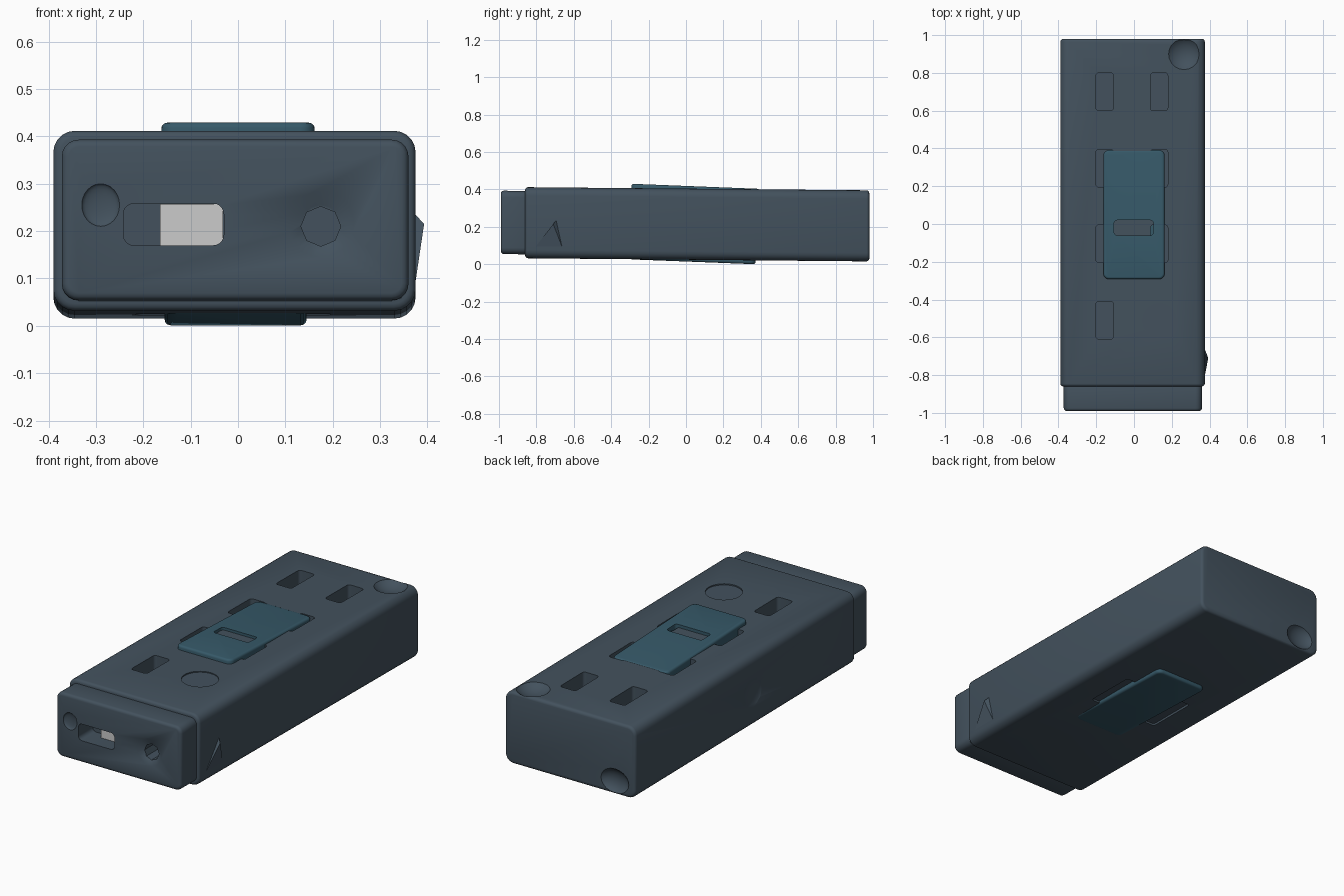
import bpy, bmesh, math
from mathutils import Matrix, Vector

if "Cube" in bpy.data.objects:
    bpy.data.objects.remove(bpy.data.objects["Cube"])


def material(name, rgb):
    m = bpy.data.materials.new(name)
    m.diffuse_color = (*rgb, 1)
    m.use_nodes = True
    m.node_tree.nodes["Principled BSDF"].inputs["Base Color"].default_value = m.diffuse_color
    return m


SHELL = material("dark_slate", (0.056, 0.083, 0.11))
TEAL = material("dark_teal", (0.037, 0.1, 0.14))


def make_object(name, bm, mat=None):
    bmesh.ops.recalc_face_normals(bm, faces=bm.faces[:])
    me = bpy.data.meshes.new(name)
    bm.to_mesh(me)
    bm.free()
    ob = bpy.data.objects.new(name, me)
    bpy.context.collection.objects.link(ob)
    if mat:
        me.materials.append(mat)
    return ob


def add_box(bm, lo, hi, radius=0.0, axis=2):
    """Box between two corners, its edges along one axis rounded."""
    lo, hi = Vector(lo), Vector(hi)
    t = Matrix.Translation((lo + hi) / 2) @ Matrix.Diagonal((*(hi - lo), 1))
    verts = bmesh.ops.create_cube(bm, size=1, matrix=t)["verts"]
    if radius:
        edges = {e for v in verts for e in v.link_edges
                 if abs((e.verts[0].co - e.verts[1].co).normalized()[axis]) > 0.99}
        bmesh.ops.bevel(bm, geom=list(edges), offset=radius, segments=5,
                        profile=0.5, affect='EDGES')


def soften_ends(bm, axis, offset, only_above=None):
    """Round the rim around the flat end faces of a prism."""
    ends = [f for f in bm.faces if abs(f.normal[axis]) > 0.9]
    rim = {e for f in ends for e in f.edges}
    bmesh.ops.bevel(bm, geom=list(rim), offset=offset, segments=3,
                    profile=0.5, affect='EDGES')


def tilt(bm):
    # whole case drops slightly towards the back
    for v in bm.verts:
        v.co.z -= 0.0092 * v.co.y


def case_part(name, lo, hi, radius, rim):
    bm = bmesh.new()
    add_box(bm, lo, hi, radius, 1)
    bm.normal_update()
    soften_ends(bm, 1, rim)
    tilt(bm)
    return make_object(name, bm, SHELL)


def add_ball(bm, centre, size):
    bmesh.ops.create_uvsphere(bm, u_segments=20, v_segments=12, radius=1,
                              matrix=Matrix.Translation(centre) @ Matrix.Diagonal((*size, 1)))


def add_cone(bm, centre, r1, r2, depth, sides, along_y=False):
    rot = Matrix.Rotation(math.radians(-90), 4, 'X') if along_y else Matrix()
    bmesh.ops.create_cone(bm, cap_ends=True, segments=sides, radius1=r1, radius2=r2,
                          depth=depth, matrix=Matrix.Translation(centre) @ rot)


def carve(target, bm, name):
    cutter = make_object(name, bm)
    cutter.hide_render = True
    mod = target.modifiers.new("carve", 'BOOLEAN')
    mod.operation = 'DIFFERENCE'
    mod.solver = 'EXACT'
    mod.use_self = True
    mod.object = cutter
    bpy.context.view_layer.objects.active = target
    bpy.ops.object.modifier_apply(modifier=mod.name)
    bpy.data.objects.remove(cutter)


# main case and stepped front cap
body = case_part("case_body", (-0.39, -0.86, 0.024), (0.375, 0.98, 0.404), 0.045, 0.015)
cap = case_part("front_cap", (-0.372, -0.99, 0.045), (0.36, -0.84, 0.384), 0.035, 0.015)

# slots, round dimple and worn dents in the case
bm = bmesh.new()
for x, ys in ((-0.155, (0.7, 0.295, -0.105, -0.51)), (0.133, (0.7, 0.295, -0.105))):
    for y in ys:
        add_box(bm, (x - 0.046, y - 0.1, 0.32), (x + 0.046, y + 0.1, 0.5), 0.015)
for x in (-0.165, 0.145):
    add_box(bm, (x - 0.05, -0.1, -0.1), (x + 0.05, 0.18, 0.035), 0.015)
add_cone(bm, (0.135, -0.51, 0.453), 0.09, 0.09, 0.1, 32)
add_ball(bm, (0.265, 0.9, 0.435), (0.1, 0.1, 0.07))
add_ball(bm, (-0.27, 1.0, 0.085), (0.09, 0.05, 0.07))
add_ball(bm, (-0.40, 0.0, 0.21), (0.02, 0.09, 0.09))
carve(body, bm, "case_cutter")

# front window, round port and its funnel
bm = bmesh.new()
add_box(bm, (-0.242, -1.1, 0.17), (-0.03, -0.87, 0.258), 0.022, 1)
add_cone(bm, (0.175, -0.96, 0.21), 0.042, 0.042, 0.16, 8, True)
add_cone(bm, (0.175, -0.985, 0.215), 0.085, 0.04, 0.03, 24, True)
add_ball(bm, (-0.29, -0.99, 0.255), (0.04, 0.012, 0.045))
carve(cap, bm, "cap_cutter")

# pale connector seen through the window
bm = bmesh.new()
add_box(bm, (-0.165, -0.91, 0.17), (-0.032, -0.865, 0.257))
make_object("inner_connector", bm)


def slider(name, y0, y1, z_inner, z0, z1, half):
    """Plate whose outer face ramps from z0 at y0 to z1 at y1."""
    bm = bmesh.new()
    top = max(z0, z1, z_inner) == z_inner
    add_box(bm, (-half, y0, 0), (half, y1, 1), 0.03)
    for v in bm.verts:
        t = (v.co.y - y0) / (y1 - y0)
        v.co.z = z_inner if v.co.z < 0.5 else z0 + (z1 - z0) * t
    bm.normal_update()
    outer = [f for f in bm.faces if abs(f.normal.z) > 0.9
             and abs(f.calc_center_median().z - z_inner) > 0.01]
    bmesh.ops.bevel(bm, geom=list({e for f in outer for e in f.edges}), offset=0.012,
                    segments=3, profile=0.5, affect='EDGES')
    return make_object(name, bm, TEAL)


# sloping sliders, above with a finger slot and below reversed
top_slider = slider("top_slider", -0.292, 0.392, 0.36, 0.43, 0.403, 0.162)
bm = bmesh.new()
add_box(bm, (-0.105, -0.06, 0.375), (0.102, 0.02, 0.5), 0.015)
carve(top_slider, bm, "finger_slot_cutter")
bottom_slider = slider("bottom_slider", -0.3, 0.372, 0.06, 0.026, 0.0, 0.15)
for v in bottom_slider.data.vertices:
    v.co.x -= 0.005

# small raised nub low on the right side
bm = bmesh.new()
pts = [bm.verts.new(p) for p in ((0.393, -0.71, 0.215), (0.37, -0.83, 0.06),
                                 (0.37, -0.65, 0.06), (0.37, -0.69, 0.24))]
for i, j, k in ((0, 1, 2), (0, 2, 3), (0, 3, 1), (1, 3, 2)):
    bm.faces.new((pts[i], pts[j], pts[k]))
make_object("side_nub", bm, SHELL)

# smooth shading with crisp edges
for ob in bpy.context.collection.objects:
    ob.select_set(True)
    bpy.context.view_layer.objects.active = ob
bpy.ops.object.shade_smooth_by_angle(angle=math.radians(35))
